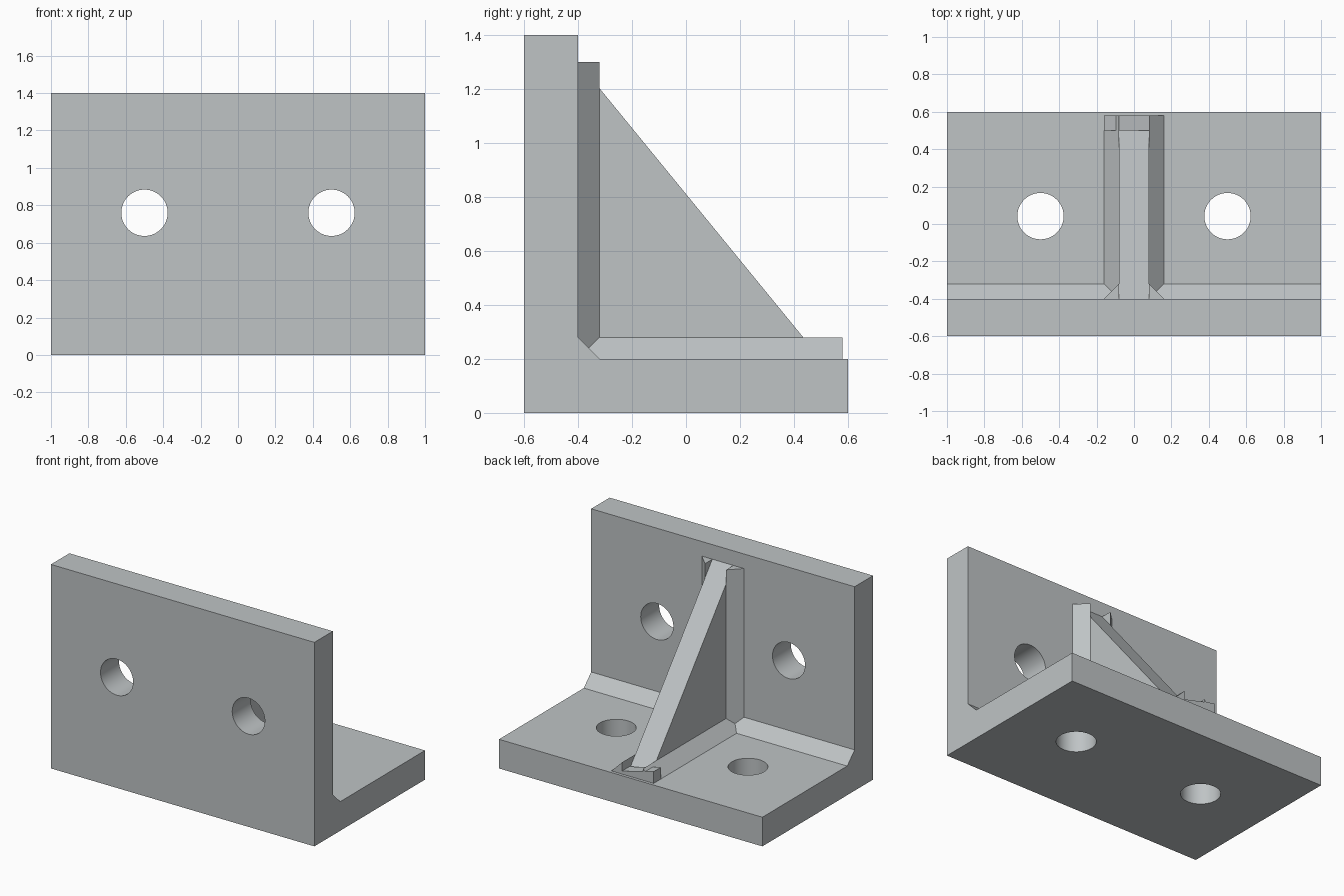
import bpy, bmesh, math

if "Cube" in bpy.data.objects:
    bpy.data.objects.remove(bpy.data.objects["Cube"])

steel = bpy.data.materials.new("grey_steel")
steel.diffuse_color = (0.52, 0.55, 0.56, 1)
steel.use_nodes = True
steel.node_tree.nodes["Principled BSDF"].inputs["Base Color"].default_value = steel.diffuse_color


def prism(name, axis, profile, start, end):
    """Extrude a 2D profile along an axis; profile uses the other two axes in order."""
    place = {"X": lambda u, v, t: (t, u, v),
             "Y": lambda u, v, t: (u, t, v),
             "Z": lambda u, v, t: (u, v, t)}[axis]
    bm = bmesh.new()
    a = [bm.verts.new(place(u, v, start)) for u, v in profile]
    b = [bm.verts.new(place(u, v, end)) for u, v in profile]
    bm.faces.new(a)
    bm.faces.new(b[::-1])
    n = len(profile)
    for i in range(n):
        j = (i + 1) % n
        bm.faces.new((a[i], b[i], b[j], a[j]))
    bmesh.ops.recalc_face_normals(bm, faces=bm.faces[:])
    mesh = bpy.data.meshes.new(name)
    bm.to_mesh(mesh)
    bm.free()
    mesh.materials.append(steel)
    obj = bpy.data.objects.new(name, mesh)
    bpy.context.collection.objects.link(obj)
    return obj


def circle(cx, cy, r, n=48):
    return [(cx + r * math.cos(2 * math.pi * i / n),
             cy + r * math.sin(2 * math.pi * i / n)) for i in range(n)]


# L-shaped bracket with chamfered inside corner
bracket = prism("angle_bracket", "X",
                [(-0.6, 0), (0.6, 0), (0.6, 0.2), (-0.32, 0.2),
                 (-0.4, 0.28), (-0.4, 1.4), (-0.6, 1.4)], -1, 1)

# Bolt holes: one pair through the wall, one pair through the base
cutters = []
for x in (-0.5, 0.5):
    cutters.append(prism("wall_hole_cutter", "Y", circle(x, 0.76, 0.124), -0.7, -0.3))
    cutters.append(prism("base_hole_cutter", "Z", circle(x, 0.042, 0.124), -0.1, 0.3))
for c in cutters:
    c.hide_render = True
    mod = bracket.modifiers.new("hole", "BOOLEAN")
    mod.operation = "DIFFERENCE"
    mod.solver = "EXACT"
    mod.object = c
bpy.context.view_layer.update()
deps = bpy.context.evaluated_depsgraph_get()
cut_mesh = bpy.data.meshes.new_from_object(bracket.evaluated_get(deps))
bracket.modifiers.clear()
bracket.data = cut_mesh
for c in cutters:
    bpy.data.objects.remove(c)

# Triangular stiffening rib
prism("gusset_rib", "X", [(-0.4, 0.2), (0.5, 0.2), (-0.4, 1.3)], -0.08, 0.08)

# Weld fillets on both sides of the rib
for s, side in ((-1, "left"), (1, "right")):
    prism(side + "_base_fillet", "Y",
          [(s * 0.08, 0.2), (s * 0.16, 0.2), (s * 0.08, 0.28)], -0.4, 0.58)
    prism(side + "_wall_fillet", "Z",
          [(s * 0.08, -0.4), (s * 0.16, -0.4), (s * 0.08, -0.32)], 0.2, 1.3)

# Wedge at the rib toe, rising towards the left
prism("toe_wedge", "Y", [(0.16, 0.2), (-0.16, 0.2), (-0.16, 0.28)], 0.5, 0.58)

# Smooth hole walls, sharp edges elsewhere
bpy.ops.object.select_all(action="DESELECT")
bracket.select_set(True)
bpy.context.view_layer.objects.active = bracket
bpy.ops.object.shade_smooth_by_angle(angle=math.radians(30))
